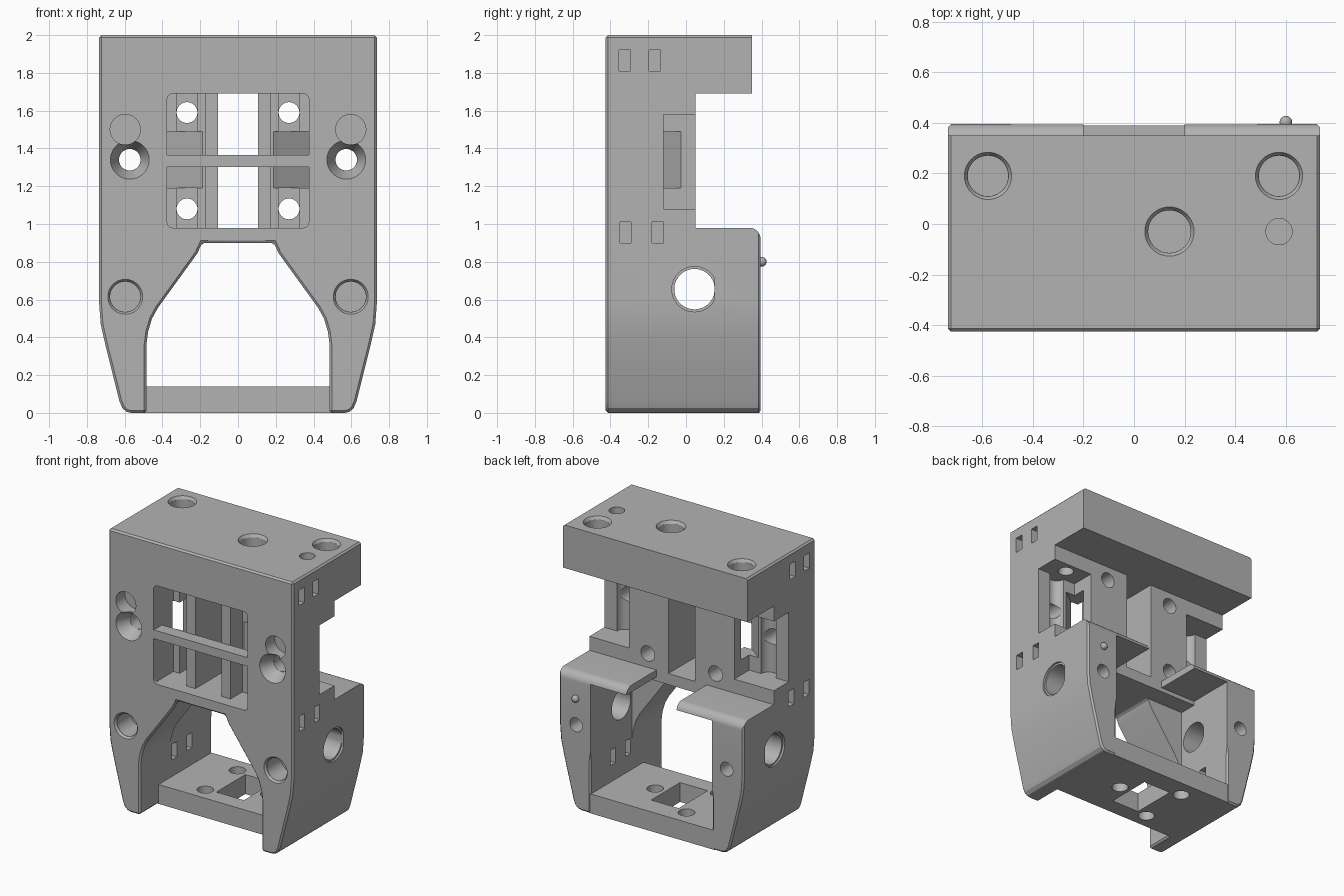
import bpy, bmesh, math
from mathutils import Vector

cube = bpy.data.objects.get("Cube")
if cube:
    bpy.data.objects.remove(cube)

grey = bpy.data.materials.new("plain grey")
grey.use_nodes = True
grey.diffuse_color = (0.45, 0.45, 0.45, 1)
grey.node_tree.nodes["Principled BSDF"].inputs["Base Color"].default_value = (0.45, 0.45, 0.45, 1)


def prism(name, pts, axis, a, b, taper=1.0):
    """Extrude a 2D outline along an axis from a to b, optionally tapered."""
    place = {"x": lambda u, v, w: (w, u, v),
             "y": lambda u, v, w: (u, w, v),
             "z": lambda u, v, w: (u, v, w)}[axis]
    cu = sum(p[0] for p in pts) / len(pts)
    cv = sum(p[1] for p in pts) / len(pts)
    bm = bmesh.new()
    near = [bm.verts.new(place(u, v, a)) for u, v in pts]
    far = [bm.verts.new(place(cu + (u - cu) * taper, cv + (v - cv) * taper, b)) for u, v in pts]
    bm.faces.new(near)
    bm.faces.new(far[::-1])
    n = len(pts)
    for i in range(n):
        j = (i + 1) % n
        bm.faces.new((near[j], near[i], far[i], far[j]))
    bmesh.ops.recalc_face_normals(bm, faces=bm.faces)
    mesh = bpy.data.meshes.new(name)
    bm.to_mesh(mesh)
    bm.free()
    mesh.materials.append(grey)
    ob = bpy.data.objects.new(name, mesh)
    bpy.context.collection.objects.link(ob)
    return ob


def rect(u0, u1, v0, v1):
    return [(u0, v0), (u1, v0), (u1, v1), (u0, v1)]


def circle(u, v, r, n=40):
    return [(u + r * math.cos(math.tau * i / n), v + r * math.sin(math.tau * i / n)) for i in range(n)]


def round_rect(u0, u1, v0, v1, r, n=6):
    out = []
    corners = [(u1 - r, v1 - r), (u0 + r, v1 - r), (u0 + r, v0 + r), (u1 - r, v0 + r)]
    for k, (cu, cv) in enumerate(corners):
        for i in range(n + 1):
            t = math.pi / 2 * (k + i / n)
            out.append((cu + r * math.cos(t), cv + r * math.sin(t)))
    return out


def mirrored(pts, side):
    return [(u * side, v) for u, v in pts]


def bake(ob):
    dg = bpy.context.evaluated_depsgraph_get()
    mesh = bpy.data.meshes.new_from_object(ob.evaluated_get(dg))
    ob.modifiers.clear()
    ob.data = mesh


def combine(tool, operation="DIFFERENCE"):
    mod = body.modifiers.new("combine", "BOOLEAN")
    mod.operation = operation
    mod.solver = "EXACT"
    mod.object = tool
    bake(body)
    bpy.data.objects.remove(tool)


def cut(pts, axis, a, b, taper=1.0):
    combine(prism("cutter", pts, axis, a, b, taper))


def add(pts, axis, a, b):
    combine(prism("addition", pts, axis, a, b), "UNION")


# Outer housing with two tapering legs
half = [(0.735, 2), (0.735, 0.58), (0.727, 0.47), (0.70, 0.35), (0.627, 0.06), (0.612, 0.025),
        (0.59, 0.006), (0.565, 0), (0.485, 0), (0.485, 0.36), (0.476, 0.43), (0.455, 0.50),
        (0.425, 0.555), (0.215, 0.845), (0.19, 0.90)]
body = prism("housing", half + [(-u, v) for u, v in reversed(half)], "y", -0.425, 0.395)
bevel = body.modifiers.new("chamfer", "BEVEL")
bevel.width = 0.012
bevel.segments = 1
bevel.limit_method = "ANGLE"
bevel.angle_limit = math.radians(40)
bake(body)

# Stepped back with a rounded lip
r = 0.06
lip = [(0.395 - r + r * math.cos(math.pi / 2 * i / 8), 0.98 - r + r * math.sin(math.pi / 2 * i / 8))
       for i in range(9)]
cut([(0.05, 1.69), (0.35, 1.69), (0.35, 2.1), (0.6, 2.1), (0.6, 0.92)] + lip + [(0.05, 0.98)],
    "x", -1, 1)

# Lower cavity, open at the back, and the gap between the lips
cut(rect(-0.485, 0.485, 0.1, 0.90), "y", -0.08, 0.051)
cut(rect(-0.485, 0.485, 0.1, 0.93), "y", 0.05, 0.6)
cut(rect(-0.2, 0.2, 0.5, 1.1), "y", 0.05, 0.6)

# Floor plate with a square opening and three screw holes
add(rect(-0.5, 0.5, 0, 0.14), "y", -0.21, 0.39)
cut(rect(-0.11, 0.11, -0.09, 0.24), "z", -0.1, 0.2)
for x, y in [(-0.19, 0.265), (-0.19, -0.1), (0.19, 0.08)]:
    cut(circle(x, y, 0.055), "z", -0.1, 0.2)

# Front window and the central slot
cut(round_rect(-0.375, 0.375, 0.98, 1.69, 0.03), "y", -0.6, -0.335)
cut(rect(-0.105, 0.105, 0.98, 1.69), "y", -0.4, 0.2)

for s in (-1, 1):
    # Recesses beside the ribs, with nut channels and screw holes
    cut(mirrored(rect(0.175, 0.375, 0.98, 1.69), s), "y", -0.4, -0.2)
    for z0, z1, zc in [(0.98, 1.19, 1.08), (1.49, 1.69, 1.59)]:
        cut(mirrored(rect(0.215, 0.325, z0, z1), s), "y", -0.25, -0.1)
        cut(circle(0.27 * s, zc, 0.055), "y", -0.2, 0.2)
    # Side pocket with a rod groove
    cut(mirrored(rect(0.42, 0.9, 1.08, 1.58), s), "y", -0.12, 0.2)
    cut(circle(0.575 * s, -0.12, 0.06), "z", 1.08, 1.58)
    # Slanted channel from window to pocket
    cut(mirrored([(0.175, -0.21), (0.375, -0.21), (0.5, -0.115), (0.5, -0.02), (0.43, -0.02)], s),
        "z", 1.19, 1.49)
    # Countersunk front hole and round recesses
    cut(circle(0.573 * s, 1.34, 0.105), "y", -0.43, -0.33, 0.55)
    cut(circle(0.573 * s, 1.34, 0.057), "y", -0.5, 0.1)
    cut(circle(0.597 * s, 1.50, 0.08), "y", -0.5, -0.32)
    cut(circle(0.597 * s, 0.615, 0.094), "y", -0.427, -0.41, 0.87)
    cut(circle(0.597 * s, 0.615, 0.08), "y", -0.5, -0.25)
    cut(circle(0.6 * s, 0.61, 0.05), "y", 0.2, 0.5)
    # Flattened round hole through the side wall
    for rad, x0 in [(0.107, 0.4), (0.12, 0.72)]:
        cut([(min(u, 0.15), v) for u, v in circle(0.045, 0.655, rad)], "x", x0 * s, 0.9 * s)
    # Strap slots outside and inside
    for y, z in [(-0.325, 1.865), (-0.165, 1.865), (-0.32, 0.955), (-0.15, 0.955)]:
        cut(rect(y - 0.03, y + 0.03, z - 0.055, z + 0.055), "x", 0.62 * s, 0.9 * s)
    for y in (-0.03, 0.14):
        cut(rect(y - 0.028, y + 0.028, 0.26, 0.37), "x", 0.4 * s, 0.58 * s)

# Bar across the front window
add(rect(-0.39, 0.39, 1.302, 1.365), "y", -0.424, -0.33)

# Chamfered holes in the top
for x, y, rad in [(-0.577, 0.19, 0.08), (0.573, 0.19, 0.08), (0.14, -0.03, 0.084)]:
    cut(circle(x, y, rad + 0.014), "z", 2.001, 1.98, 0.86)
    cut(circle(x, y, rad), "z", 2.1, 1.84)
cut(circle(0.573, -0.03, 0.052), "z", 2.1, 1.5)

# Small locating ball on the back
bpy.ops.mesh.primitive_uv_sphere_add(segments=20, ring_count=12, radius=0.025, location=(0.6, 0.402, 0.8))
ball = bpy.context.object
ball.name = "locating_ball"
ball.data.materials.append(grey)

for ob in (body, ball):
    bpy.ops.object.select_all(action="DESELECT")
    ob.select_set(True)
    bpy.context.view_layer.objects.active = ob
    bpy.ops.object.shade_smooth_by_angle(angle=math.radians(25))
